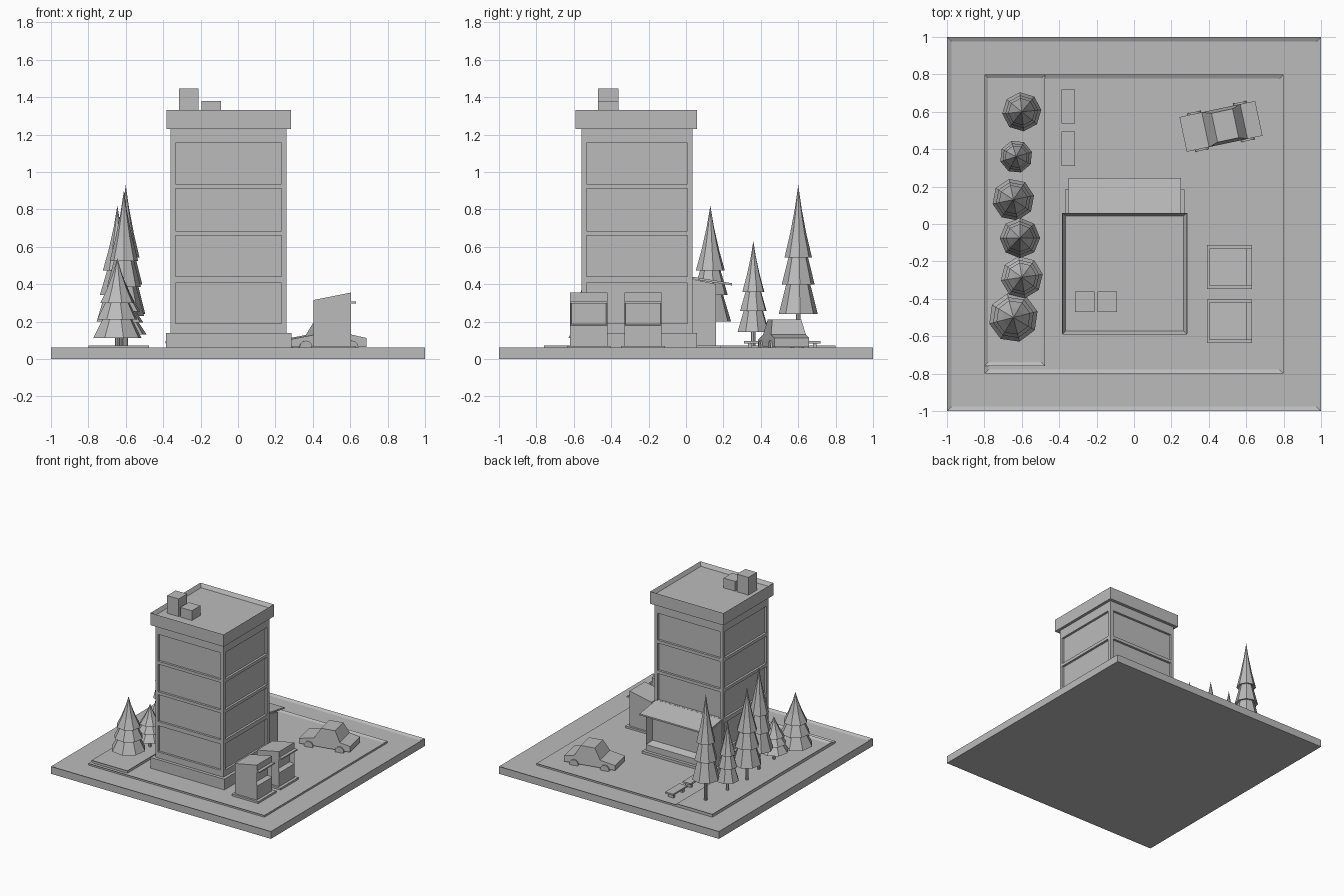
import bpy, bmesh, math
from mathutils import Matrix, Vector

cube = bpy.data.objects.get("Cube")
if cube:
    bpy.data.objects.remove(cube, do_unlink=True)

GREY = (0.5, 0.5, 0.5, 1)
mat = bpy.data.materials.new("plain grey")
mat.use_nodes = True
mat.diffuse_color = GREY
mat.node_tree.nodes["Principled BSDF"].inputs["Base Color"].default_value = GREY


def finish(name, bm):
    bmesh.ops.recalc_face_normals(bm, faces=bm.faces[:])
    me = bpy.data.meshes.new(name)
    bm.to_mesh(me)
    bm.free()
    me.materials.append(mat)
    ob = bpy.data.objects.new(name, me)
    bpy.context.collection.objects.link(ob)
    return ob


def box(name, x0, x1, y0, y1, z0, z1, rim=0, depth=0):
    """Box from its bounds; with a rim, the top is sunk like a tray."""
    bm = bmesh.new()
    bmesh.ops.create_cube(bm, size=1)
    for v in bm.verts:
        v.co = Vector((x0 if v.co.x < 0 else x1, y0 if v.co.y < 0 else y1,
                       z0 if v.co.z < 0 else z1))
    bm.normal_update()
    if rim:
        top = max(bm.faces, key=lambda f: f.calc_center_median().z)
        bmesh.ops.inset_region(bm, faces=[top], thickness=rim)
        for v in top.verts:
            v.co.z -= depth
    return finish(name, bm)


def prism(name, pts, axis, a, b, recess=None):
    """Extrude a (u, z) profile along x or y; recess = (index, rim, depth) sinks one side."""
    bm = bmesh.new()

    def place(u, z, t):
        return (t, u, z) if axis == "x" else (u, t, z)
    near, far = ([bm.verts.new(place(u, z, t)) for u, z in pts] for t in (a, b))
    n = len(pts)
    sides = [bm.faces.new((near[i], near[(i + 1) % n], far[(i + 1) % n], far[i]))
             for i in range(n)]
    bm.faces.new(near)
    bm.faces.new(far)
    bmesh.ops.recalc_face_normals(bm, faces=bm.faces[:])
    if recess:
        i, rim, depth = recess
        nrm = sides[i].normal.copy()
        bmesh.ops.inset_region(bm, faces=[sides[i]], thickness=rim)
        for v in sides[i].verts:
            v.co -= nrm * depth
    return finish(name, bm)


# Ground slab and sunken plaza inside a kerb
box("ground_slab", -1, 1, -1, 1, 0, 0.06, 0.035, 0.012)
box("plaza_kerb", -0.8, 0.8, -0.8, 0.8, 0.03, 0.062, 0.03, 0.01)

# Tower: plinth, recessed core, corner posts and floor bands
X0, X1, Y0, Y1 = -0.36, 0.26, -0.56, 0.035
POST, SINK = 0.027, 0.018
box("tower_plinth", X0 - 0.025, X1 + 0.025, Y0 - 0.025, Y1 + 0.025, 0.05, 0.14)
box("tower_core", X0 + SINK, X1 - SINK, Y0 + SINK, Y1 - SINK, 0.13, 1.24)
for px in (X0, X1 - POST):
    for py in (Y0, Y1 - POST):
        box("corner_post", px, px + POST, py, py + POST, 0.14, 1.23)
for z0, z1 in ((0.14, 0.19), (0.405, 0.44), (0.66, 0.685), (0.91, 0.935), (1.155, 1.23)):
    box("floor_band", X0, X1, Y0, Y1, z0, z1)
box("roof_parapet", X0 - 0.023, X1 + 0.023, Y0 - 0.03, Y1 + 0.025, 1.23, 1.33, 0.025, 0.03)
box("tall_roof_unit", -0.315, -0.21, -0.47, -0.36, 1.29, 1.445)
box("low_roof_unit", -0.195, -0.09, -0.47, -0.36, 1.29, 1.38)

# Rear shop front with sloping canopy
prism("rear_shop", [(0.02, 0.05), (0.16, 0.05), (0.16, 0.12), (0.16, 0.4), (0.02, 0.43)],
      "x", -0.35, 0.25, (2, 0.025, 0.06))
prism("rear_canopy", [(0.03, 0.428), (0.245, 0.393), (0.245, 0.405), (0.03, 0.44)],
      "x", -0.35, 0.25)
box("rear_step", -0.37, 0.27, 0.03, 0.185, 0.04, 0.072)

# Two kiosks with serving hatches
for cy in (-0.23, -0.52):
    box("kiosk_base", 0.39, 0.63, cy - 0.117, cy + 0.117, 0.04, 0.068)
    prism("kiosk_body", [(0.405, 0.06), (0.605, 0.06), (0.605, 0.18), (0.605, 0.305),
                         (0.605, 0.355), (0.405, 0.315)],
          "y", cy - 0.1, cy + 0.1, (2, 0.01, 0.04))
    box("kiosk_awning", 0.6, 0.63, cy - 0.1, cy + 0.1, 0.296, 0.306)

# Car: tapered body with four wheels
car_place = Matrix.Translation((0.465, 0.522, 0)) @ Matrix.Rotation(math.radians(12), 4, "Z")
body = prism("car_body", [(-0.207, 0.065), (-0.207, 0.105), (-0.085, 0.128), (-0.035, 0.212),
                          (0.08, 0.212), (0.125, 0.13), (0.207, 0.112), (0.207, 0.065)],
             "y", -0.095, 0.095)
for v in body.data.vertices:
    if v.co.z > 0.2:
        v.co.y *= 0.83
body.data.transform(car_place)
for wx in (-0.125, 0.125):
    for wy in (-0.09, 0.09):
        bm = bmesh.new()
        bmesh.ops.create_cone(bm, cap_ends=True, segments=12, radius1=0.036, radius2=0.036,
                              depth=0.03)
        bm.transform(car_place @ Matrix.Translation((wx, wy, 0.062))
                     @ Matrix.Rotation(math.pi / 2, 4, "X"))
        finish("car_wheel", bm)

# Planter bed and benches
box("planter", -0.8, -0.475, -0.758, 0.8, 0.03, 0.072, 0.028, 0.012)
for cy in (0.402, 0.628):
    box("bench_seat", -0.387, -0.315, cy - 0.092, cy + 0.092, 0.083, 0.096)
    for dy in (-0.06, 0.06):
        box("bench_leg", -0.375, -0.327, cy + dy - 0.01, cy + dy + 0.01, 0.04, 0.085)

# Conifers: lathe profile of (radius, height) fractions giving three skirts
SKIRTS = [(0, 0.01), (1, 0), (0.6, 0.24), (0.84, 0.23), (0.48, 0.45), (0.7, 0.44),
          (0.42, 0.62), (0.17, 0.82)]


def tree(x, y, radius, low, high, turn):
    bm = bmesh.new()
    span = high - low
    rings = []
    for r, h in SKIRTS[1:]:
        rings.append([bm.verts.new((x + radius * r * math.cos(turn + k * math.pi / 4),
                                    y + radius * r * math.sin(turn + k * math.pi / 4),
                                    low + span * h)) for k in range(8)])
    tip = bm.verts.new((x, y, high))
    bm.faces.new(rings[0])
    for k in range(8):
        j = (k + 1) % 8
        for a, b in zip(rings, rings[1:]):
            bm.faces.new((a[k], a[j], b[j], b[k]))
        bm.faces.new((rings[-1][k], rings[-1][j], tip))
    finish("tree_foliage", bm)
    bm = bmesh.new()
    bmesh.ops.create_cone(bm, cap_ends=True, segments=8, radius1=0.012, radius2=0.012,
                          depth=low - 0.03,
                          matrix=Matrix.Translation((x, y, (low + 0.05) / 2)))
    finish("tree_trunk", bm)


tree(-0.6, 0.6, 0.105, 0.24, 0.93, 0.1)
tree(-0.63, 0.36, 0.088, 0.145, 0.63, 0.3)
tree(-0.645, 0.13, 0.113, 0.2, 0.82, 0.2)
tree(-0.61, -0.075, 0.108, 0.23, 0.9, 0.0)
tree(-0.6, -0.285, 0.113, 0.13, 0.41, 0.15)
tree(-0.645, -0.5, 0.133, 0.112, 0.54, 0.25)
